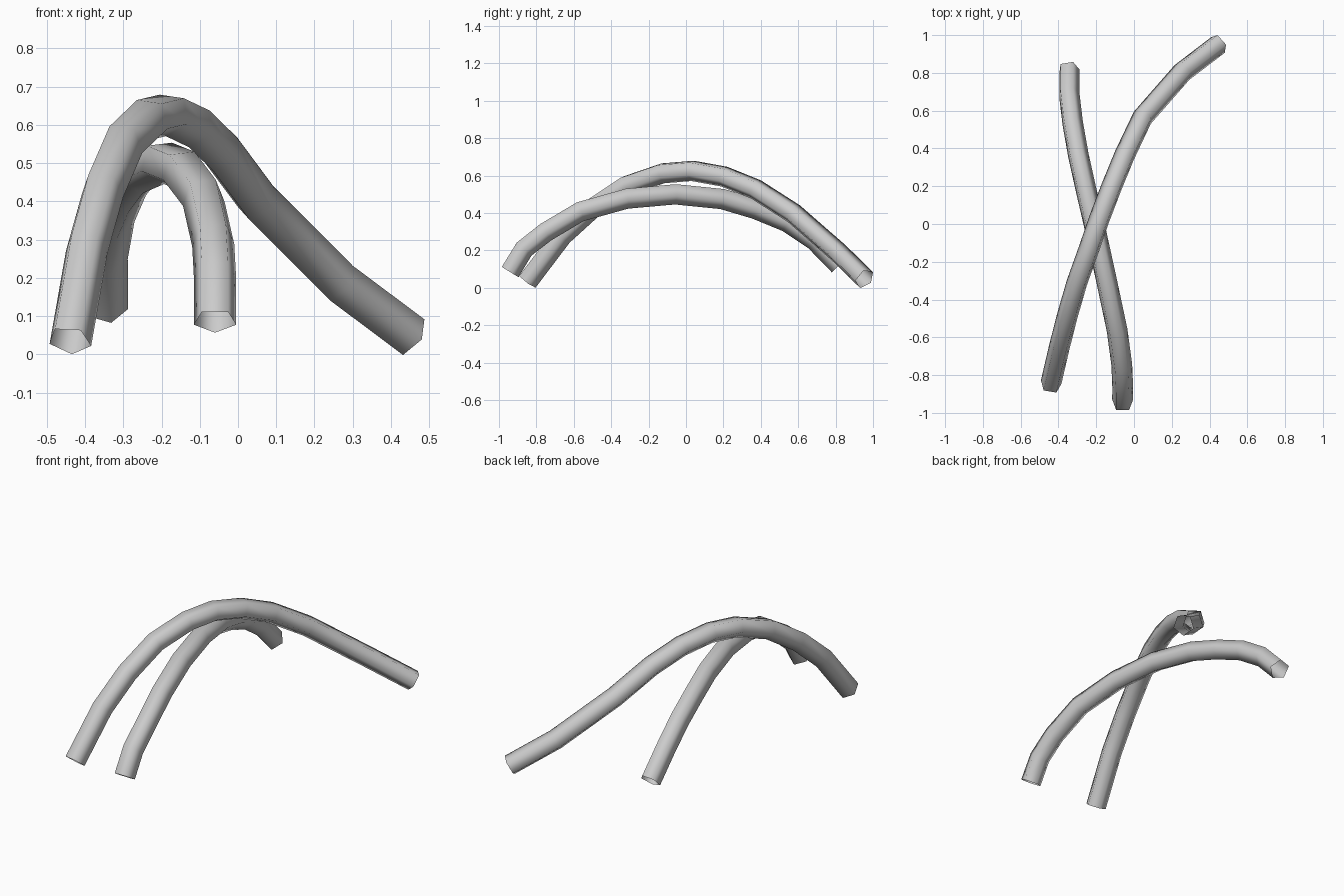
import bpy, bmesh, math
from mathutils import Vector

if "Cube" in bpy.data.objects:
    bpy.data.objects.remove(bpy.data.objects["Cube"])


def tube(name, path, radius=0.058, sides=5):
    """Open-ended low-poly tube swept along a path without twisting."""
    pts = [Vector(p) for p in path]
    bm = bmesh.new()
    rings = []
    down = None
    prev = None
    for i, p in enumerate(pts):
        a = pts[max(i - 1, 0)]
        b = pts[min(i + 1, len(pts) - 1)]
        t = (b - a).normalized()
        if down is None:
            down = Vector((0, 0.3, -1))
        else:
            down = prev.rotation_difference(t) @ down
        down = (down - t * down.dot(t)).normalized()
        side = t.cross(down)
        prev = t
        rings.append([bm.verts.new(p + radius * (
            down * math.cos(k * math.tau / sides) + side * math.sin(k * math.tau / sides)))
            for k in range(sides)])
    for r, s in zip(rings, rings[1:]):
        for k in range(sides):
            n = (k + 1) % sides
            bm.faces.new((r[k], r[n], s[n], s[k])).smooth = True
    bmesh.ops.recalc_face_normals(bm, faces=bm.faces)
    mesh = bpy.data.meshes.new(name)
    bm.to_mesh(mesh)
    bm.free()
    obj = bpy.data.objects.new(name, mesh)
    bpy.context.collection.objects.link(obj)
    return obj


# Taller arch, front left to back right
tube("upper_arched_tube", [
    (-0.44, -0.85, 0.036), (-0.397, -0.665, 0.28), (-0.355, -0.50, 0.43),
    (-0.303, -0.32, 0.55), (-0.235, -0.13, 0.615), (-0.18, 0.03, 0.628),
    (-0.115, 0.20, 0.597), (-0.045, 0.37, 0.528), (0.05, 0.57, 0.40),
    (0.26, 0.81, 0.19), (0.45, 0.955, 0.048)])

# Lower arch crossing beneath it
tube("lower_arched_tube", [
    (-0.06, -0.945, 0.087), (-0.06, -0.87, 0.21), (-0.065, -0.755, 0.30),
    (-0.09, -0.57, 0.41), (-0.143, -0.32, 0.48), (-0.20, -0.06, 0.503),
    (-0.258, 0.19, 0.478), (-0.298, 0.37, 0.425), (-0.328, 0.54, 0.355),
    (-0.346, 0.69, 0.255), (-0.345, 0.82, 0.122)])
